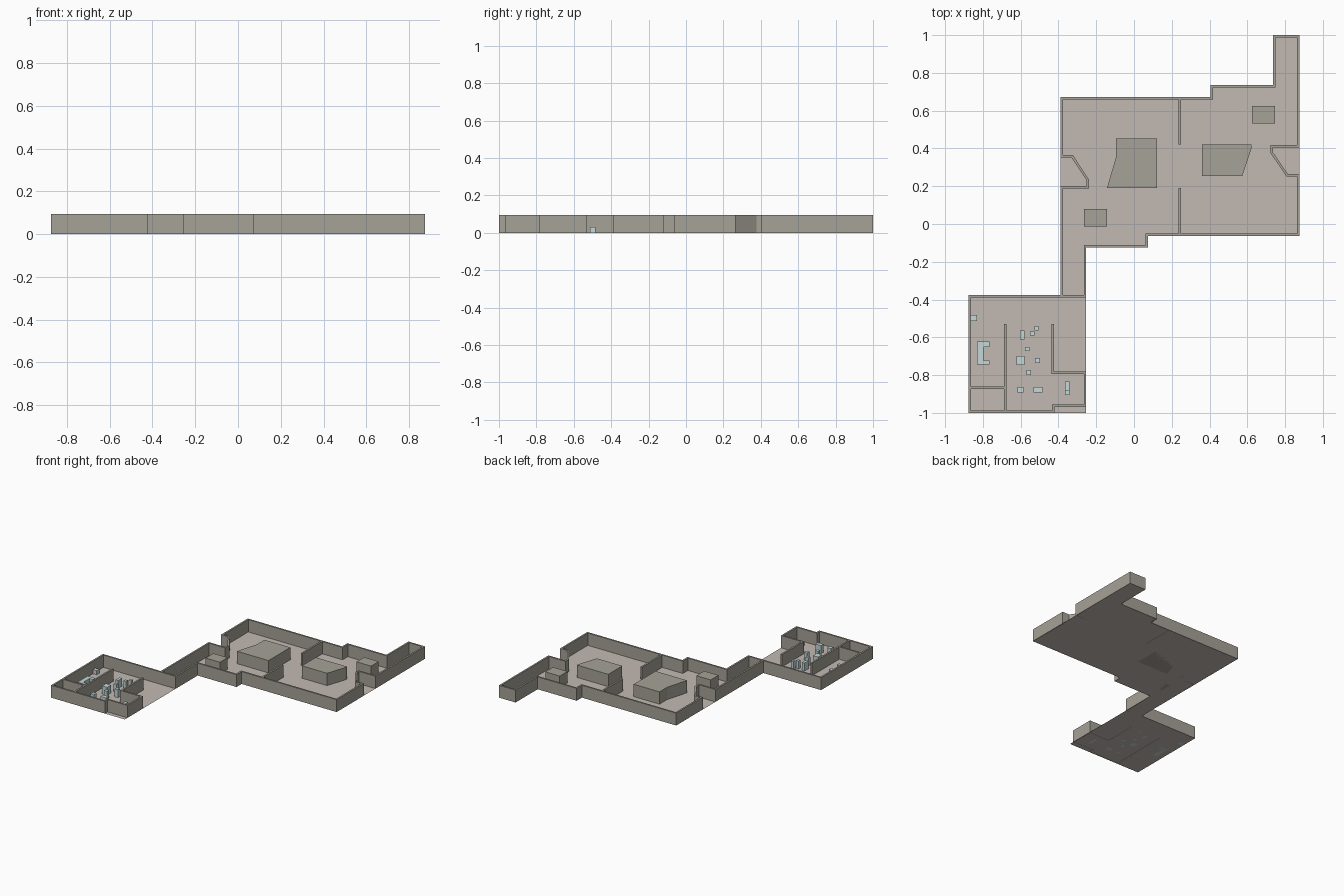
import bpy, bmesh
from mathutils import Vector

H = 0.094   # wall height
T = 0.013   # wall thickness


def material(name, rgb):
    m = bpy.data.materials.new(name)
    m.diffuse_color = (*rgb, 1)
    return m


FLOOR = material("floor_stone", (0.54, 0.49, 0.45))
WALL = material("wall_stone", (0.38, 0.36, 0.31))
PALE = material("pale_blue", (0.56, 0.69, 0.69))


def finish(name, bm, mat):
    bmesh.ops.recalc_face_normals(bm, faces=bm.faces)
    me = bpy.data.meshes.new(name)
    bm.to_mesh(me)
    bm.free()
    me.materials.append(mat)
    ob = bpy.data.objects.new(name, me)
    bpy.context.collection.objects.link(ob)
    return ob


def prism(name, outline, height, mat):
    """Extrude a flat outline upwards from the floor."""
    bm = bmesh.new()
    face = bm.faces.new([bm.verts.new((x, y, 0)) for x, y in outline])
    top = bmesh.ops.extrude_face_region(bm, geom=[face], use_keep_orig=True)
    bmesh.ops.translate(bm, vec=(0, 0, height),
                        verts=[v for v in top["geom"] if isinstance(v, bmesh.types.BMVert)])
    return finish(name, bm, mat)


def box(name, x0, x1, y0, y1, height, mat):
    return prism(name, [(x0, y0), (x1, y0), (x1, y1), (x0, y1)], height, mat)


def wall(name, path, closed=False):
    """Mitred wall of constant thickness along a centre line."""
    pts = [Vector(p) for p in path]
    n = len(pts)
    bm = bmesh.new()
    rings = []
    for i, p in enumerate(pts):
        a = (p - pts[i - 1]).normalized() if closed or i > 0 else None
        b = (pts[(i + 1) % n] - p).normalized() if closed or i < n - 1 else None
        a, b = a or b, b or a
        na, nb = Vector((-a.y, a.x)), Vector((-b.y, b.x))
        off = (na + nb) / (1 + na.dot(nb)) * T / 2
        rings.append([bm.verts.new((q.x, q.y, z)) for q, z in
                      ((p - off, 0), (p + off, 0), (p + off, H), (p - off, H))])
    for i in range(n if closed else n - 1):
        r, s = rings[i], rings[(i + 1) % n]
        for k in range(4):
            bm.faces.new((r[k], r[(k + 1) % 4], s[(k + 1) % 4], s[k]))
    if not closed:
        bm.faces.new(rings[0])
        bm.faces.new(rings[-1])
    return finish(name, bm, WALL)


# Floor sheet under both halls and the linking passage
bm = bmesh.new()
f = bm.faces.new([bm.verts.new((x, y, 0)) for x, y in [
    (-0.875, -1), (-0.253, -1), (-0.253, -0.124), (0.075, -0.124), (0.075, -0.063),
    (0.875, -0.063), (0.875, 1), (0.735, 1), (0.735, 0.735), (0.419, 0.735),
    (0.419, 0.672), (-0.388, 0.672), (-0.388, -0.375), (-0.875, -0.375)]])
f.normal_update()
bmesh.ops.triangulate(bm, faces=[f], ngon_method='EAR_CLIP')
floor = finish("floor", bm, FLOOR)
if floor.data.polygons[0].normal.z < 0:
    floor.data.flip_normals()

# Outer wall of the large hall, with two slanted alcoves and the passage
wall("large_hall_wall", [
    (0.8685, -0.0565), (0.8685, 0.257), (0.812, 0.257), (0.73, 0.376), (0.73, 0.411),
    (0.8685, 0.411), (0.8685, 0.9935), (0.7415, 0.9935), (0.7415, 0.7285), (0.4125, 0.7285),
    (0.4125, 0.6655), (-0.3815, 0.6655), (-0.3815, 0.358), (-0.327, 0.358), (-0.246, 0.235),
    (-0.246, 0.195), (-0.3815, 0.195), (-0.3815, -0.382), (-0.2595, -0.382),
    (-0.2595, -0.1175), (0.0685, -0.1175), (0.0685, -0.0565)], closed=True)
wall("hall_divider_back", [(0.242, 0.66), (0.242, 0.42)])
wall("hall_divider_front", [(0.242, 0.19), (0.242, -0.055)])

# Walls of the small rooms; the right side stays open
wall("small_room_wall", [
    (-0.385, -0.382), (-0.8685, -0.382), (-0.8685, -0.9935), (-0.4285, -0.9935),
    (-0.4285, -0.961), (-0.2595, -0.961), (-0.2595, -0.788), (-0.4305, -0.788),
    (-0.4305, -0.53)])
wall("small_room_divider", [(-0.682, -0.53), (-0.682, -0.99)])
wall("small_room_partition", [(-0.865, -0.866), (-0.682, -0.866)])

# Large blocks and crates in the hall
prism("left_block", [(-0.094, 0.453), (0.123, 0.453), (0.123, 0.191),
                     (-0.143, 0.191), (-0.094, 0.358)], H, WALL)
prism("right_block", [(0.36, 0.421), (0.622, 0.421), (0.622, 0.401),
                      (0.573, 0.253), (0.36, 0.253)], H, WALL)
box("front_crate", -0.264, -0.143, -0.013, 0.08, 0.088, WALL)
box("back_crate", 0.625, 0.747, 0.533, 0.626, 0.088, WALL)

# Pale furniture in the small rooms
prism("counter", [(-0.83, -0.745), (-0.766, -0.745), (-0.766, -0.722), (-0.796, -0.722),
                  (-0.796, -0.65), (-0.766, -0.65), (-0.766, -0.623), (-0.83, -0.623)],
      0.033, PALE)
box("side_table", -0.863, -0.83, -0.514, -0.483, 0.031, PALE)
for i, (x, y, w, d, h) in enumerate([
        (-0.592, -0.588, 0.022, 0.048, 0.06), (-0.517, -0.552, 0.022, 0.026, 0.06),
        (-0.539, -0.580, 0.022, 0.022, 0.06), (-0.564, -0.661, 0.024, 0.022, 0.06),
        (-0.601, -0.723, 0.042, 0.048, 0.06), (-0.510, -0.723, 0.026, 0.026, 0.06),
        (-0.557, -0.786, 0.026, 0.026, 0.06), (-0.601, -0.878, 0.03, 0.03, 0.06),
        (-0.509, -0.878, 0.048, 0.03, 0.06), (-0.353, -0.858, 0.022, 0.048, 0.045),
        (-0.353, -0.894, 0.022, 0.024, 0.03)]):
    box(f"cabinet_{i + 1}", x - w / 2, x + w / 2, y - d / 2, y + d / 2, h, PALE)
